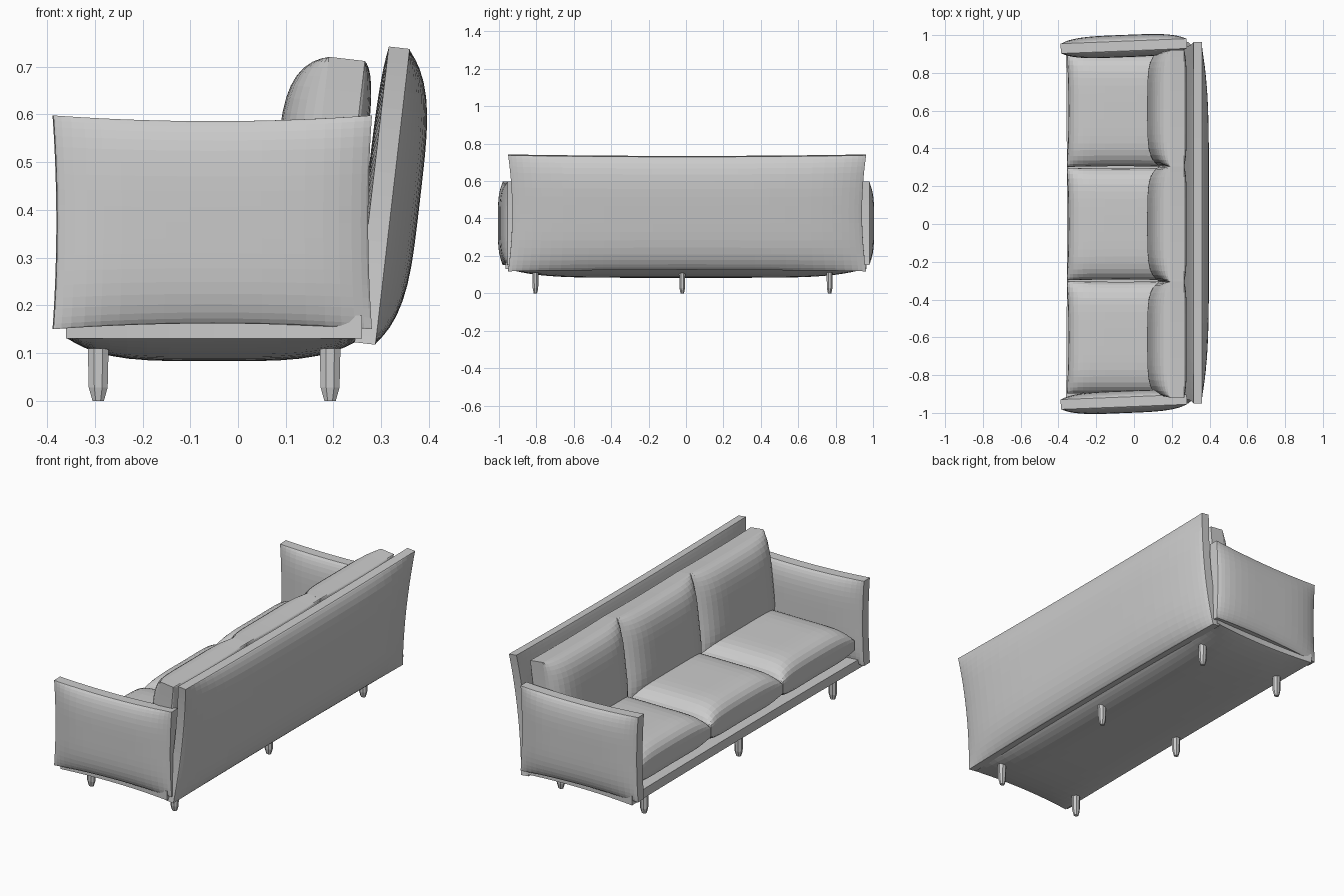
import bpy, bmesh, math
from mathutils import Matrix, Vector

if "Cube" in bpy.data.objects:
    bpy.data.objects.remove(bpy.data.objects["Cube"])

grey = bpy.data.materials.new("grey_fabric")
grey.diffuse_color = (0.6, 0.6, 0.6, 1)
grey.use_nodes = True
grey.node_tree.nodes["Principled BSDF"].inputs["Base Color"].default_value = grey.diffuse_color


def finish(name, bm):
    bmesh.ops.recalc_face_normals(bm, faces=bm.faces)
    me = bpy.data.meshes.new(name)
    bm.to_mesh(me)
    bm.free()
    me.materials.append(grey)
    ob = bpy.data.objects.new(name, me)
    bpy.context.collection.objects.link(ob)
    return ob


def pillow(name, centre, u_axis, v_axis, half, edge, up, down, pinch, power=(4, 4), q=0.75, n=(20, 20)):
    """Panel with straight rim band, bulging faces and drawn-in edges."""
    ua, va = Vector(u_axis).normalized(), Vector(v_axis).normalized()
    wa = ua.cross(va)
    c = Vector(centre)
    bm = bmesh.new()

    def sheet(side, bulge):
        rows = []
        for i in range(n[0] + 1):
            u = -math.cos(math.pi * i / n[0])
            row = []
            for j in range(n[1] + 1):
                v = -math.cos(math.pi * j / n[1])
                f = (max(0, 1 - abs(u) ** power[0]) * max(0, 1 - abs(v) ** power[1])) ** q
                a = u * (half[0] - pinch[0] * (1 - v * v))
                b = v * (half[1] - pinch[1] * (1 - u * u))
                row.append(bm.verts.new(c + ua * a + va * b + wa * side * (edge + bulge * f)))
            rows.append(row)
        for i in range(n[0]):
            for j in range(n[1]):
                bm.faces.new((rows[i][j], rows[i + 1][j], rows[i + 1][j + 1], rows[i][j + 1]))
        return ([r[0] for r in rows] + rows[-1][1:]
                + [r[-1] for r in rows[-2::-1]] + rows[0][-2:0:-1])

    top, bot = sheet(1, up), sheet(-1, down)
    for k in range(len(top)):
        m = (k + 1) % len(top)
        bm.faces.new((top[k], top[m], bot[m], bot[k]))
    return finish(name, bm)


X, Y, Z = (1, 0, 0), (0, 1, 0), (0, 0, 1)
LEAN = (0.115, 0, 0.993)

# base platform: flat top, sagging underside
pillow("base", (-0.05, 0, 0.155), X, Y, (0.31, 0.965), 0.024, 0.0, 0.048,
       (0.005, 0.02), (4, 6), 0.9, (20, 32))

# leaning back panel
pillow("back_panel", (0.302, 0.006, 0.43), Y, LEAN, (0.957, 0.312), 0.022, 0.058, 0.012,
       (0.022, 0.008), (5, 4), 0.8, (32, 20))

# arms, both turned slightly the same way
for name, y in (("left_arm", -0.942), ("right_arm", 0.942)):
    pillow(name, (-0.054, y, 0.374), (1, 0.04, 0), Z, (0.334, 0.224), 0.026, 0.033, 0.033,
           (0.008, 0.012), (4, 4), 0.75)

# three seat cushions and three back cushions
for i in (-1, 0, 1):
    pillow(f"seat_cushion_{i + 2}", (-0.07, i * 0.6, 0.262), X, Y, (0.285, 0.298), 0.025,
           0.085, 0.065, (0.008, 0.004), (6, 5), 0.5)
    pillow(f"back_cushion_{i + 2}", (0.202, i * 0.612, 0.49), Y, LEAN, (0.308, 0.228), 0.038,
           0.025, 0.085, (0.005, 0.004), (5, 4), 0.55)

# six legs: eight-sided posts with tapered feet
for lx, side in ((-0.293, "front"), (0.193, "rear")):
    for k, ly in enumerate((-0.805, -0.02, 0.768)):
        bm = bmesh.new()
        rings = []
        for z, r in ((0, 0.013), (0.028, 0.0215), (0.11, 0.0235)):
            rings.append([bm.verts.new((lx + r * math.cos(math.pi * (t + 0.5) / 4),
                                        ly + 0.75 * r * math.sin(math.pi * (t + 0.5) / 4), z)) for t in range(8)])
        for a, b in zip(rings, rings[1:]):
            for t in range(8):
                s = (t + 1) % 8
                bm.faces.new((a[t], a[s], b[s], b[t]))
        bm.faces.new(rings[0])
        bm.faces.new(rings[-1])
        finish(f"{side}_leg_{k + 1}", bm)
